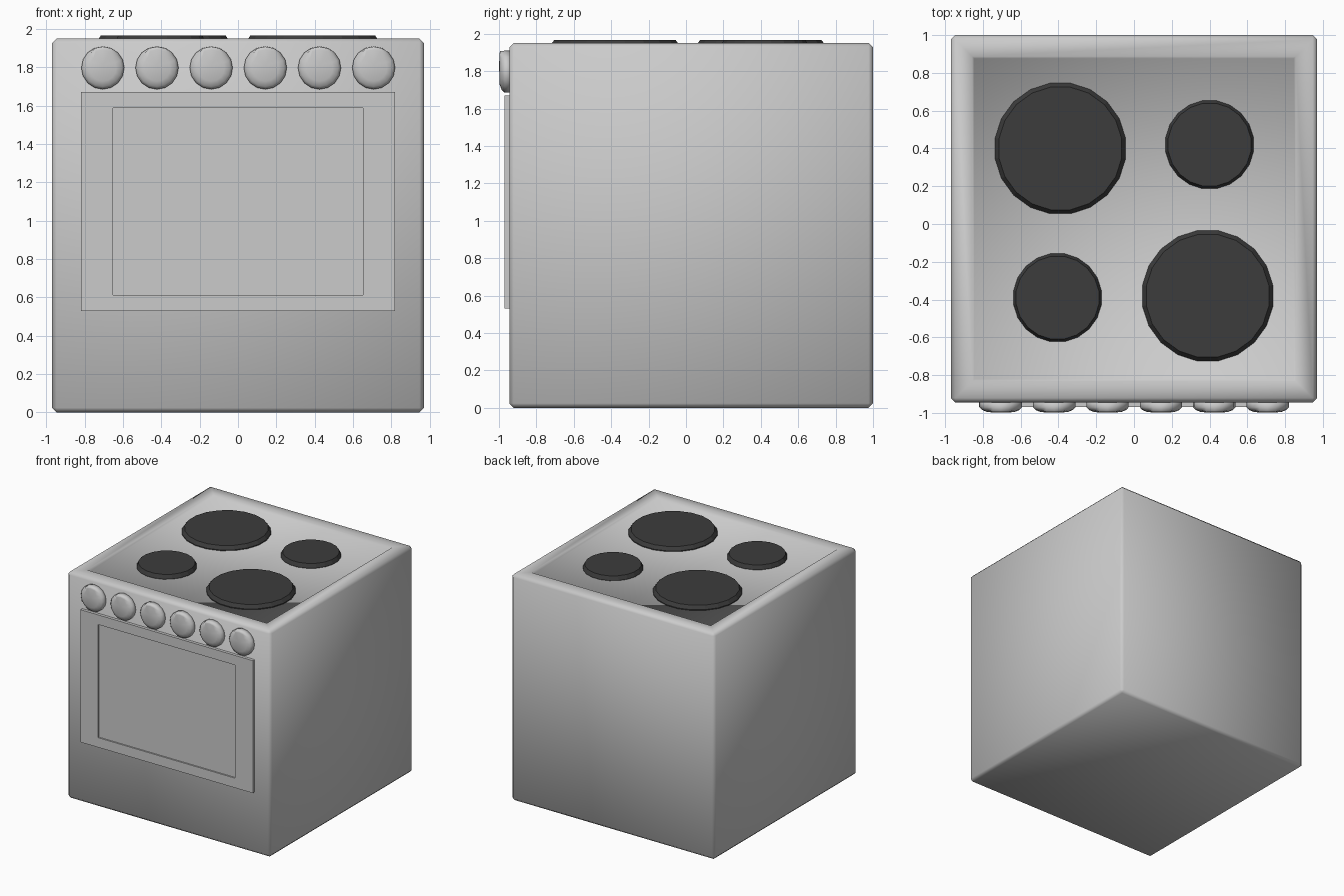
import bpy, bmesh, math
from mathutils import Vector

if "Cube" in bpy.data.objects:
    bpy.data.objects.remove(bpy.data.objects["Cube"])

dark = bpy.data.materials.new("dark_iron")
dark.diffuse_color = (0.045, 0.045, 0.045, 1)
dark.use_nodes = True
dark.node_tree.nodes["Principled BSDF"].inputs["Base Color"].default_value = dark.diffuse_color


def finish(bm, name, smooth=False, mat=None):
    bmesh.ops.recalc_face_normals(bm, faces=bm.faces[:])
    me = bpy.data.meshes.new(name)
    for f in bm.faces:
        f.smooth = smooth
    bm.to_mesh(me)
    bm.free()
    ob = bpy.data.objects.new(name, me)
    bpy.context.collection.objects.link(ob)
    if mat:
        me.materials.append(mat)
    return ob


def box(lo, hi):
    bm = bmesh.new()
    bmesh.ops.create_cube(bm, size=1)
    lo, hi = Vector(lo), Vector(hi)
    for v in bm.verts:
        v.co = Vector([(lo[i] + hi[i]) / 2 + v.co[i] * (hi[i] - lo[i]) for i in range(3)])
    return bm


def face_towards(bm, d):
    d = Vector(d)
    bm.normal_update()
    return max(bm.faces, key=lambda f: (round(f.normal.dot(d), 3), f.calc_area()))


def bridge(bm, a, b):
    n = len(a)
    for i in range(n):
        bm.faces.new((a[i], a[(i + 1) % n], b[(i + 1) % n], b[i]))


# Oven body: softly bevelled box with a sunken hob tray
bm = box((-0.97, -0.945, 0), (0.97, 1.0, 1.95))
bmesh.ops.bevel(bm, geom=bm.edges[:], offset=0.024, segments=1, affect='EDGES', profile=0.5)
top = face_towards(bm, (0, 0, 1))
bmesh.ops.inset_region(bm, faces=[top], thickness=0.126)
bmesh.ops.inset_region(bm, faces=[top], thickness=0.015, depth=-0.02)
finish(bm, "oven_body", smooth=True)

# Oven door with a sunken window panel
bm = box((-0.82, -0.97, 0.53), (0.82, -0.93, 1.67))
front = face_towards(bm, (0, -1, 0))
bmesh.ops.inset_region(bm, faces=[front], thickness=0.118)
inner = bmesh.ops.extrude_discrete_faces(bm, faces=[front])["faces"][0]
for v in inner.verts:
    v.co.y += 0.012
    v.co.x = math.copysign(0.652, v.co.x)
bmesh.ops.remove_doubles(bm, verts=bm.verts[:], dist=1e-5)
for v in bm.verts:
    if abs(v.co.x) < 0.75:
        v.co.x = math.copysign(0.652, v.co.x)
finish(bm, "oven_door")

# Hot plates: low 20-sided cones
for i, (x, y, r) in enumerate([(-0.39, 0.40, 0.35), (0.40, 0.42, 0.236),
                               (-0.405, -0.39, 0.236), (0.39, -0.38, 0.35)]):
    bm = bmesh.new()
    rings = []
    for rr, z in ((r, 1.925), (r, 1.937), (r * 0.94, 1.966)):
        rings.append([bm.verts.new((x + rr * math.cos((k + 0.5) * math.tau / 20),
                                    y + rr * math.sin((k + 0.5) * math.tau / 20), z))
                      for k in range(20)])
    bridge(bm, rings[0], rings[1])
    bridge(bm, rings[1], rings[2])
    bm.faces.new(rings[0])
    bm.faces.new(rings[2])
    finish(bm, f"hot_plate_{i + 1}", mat=dark)

# Control knobs: shallow domes with a raised marker at the top
N = 16
for i in range(6):
    cx, cz = -0.705 + 0.2825 * i, 1.797
    bm = bmesh.new()
    rings = []
    for rr, y in ((0.112, -0.935), (0.112, -0.97), (0.098, -0.985), (0.07, -0.996)):
        ring = []
        for k in range(N):
            a = k * math.tau / N
            marker = y < -0.975 and math.sin(a) > 0.9
            r = {0.098: 0.110, 0.07: 0.095}[rr] if marker else rr
            ring.append(bm.verts.new((cx + r * math.cos(a), -0.998 if marker and rr < 0.09 else (-0.994 if marker else y),
                                      cz + r * math.sin(a))))
        rings.append(ring)
    for a, b in zip(rings, rings[1:]):
        bridge(bm, a, b)
    tip = bm.verts.new((cx, -0.999, cz + 0.015))
    for k in range(N):
        bm.faces.new((rings[-1][k], rings[-1][(k + 1) % N], tip))
    bm.faces.new(rings[0])
    finish(bm, f"control_knob_{i + 1}", smooth=True)
